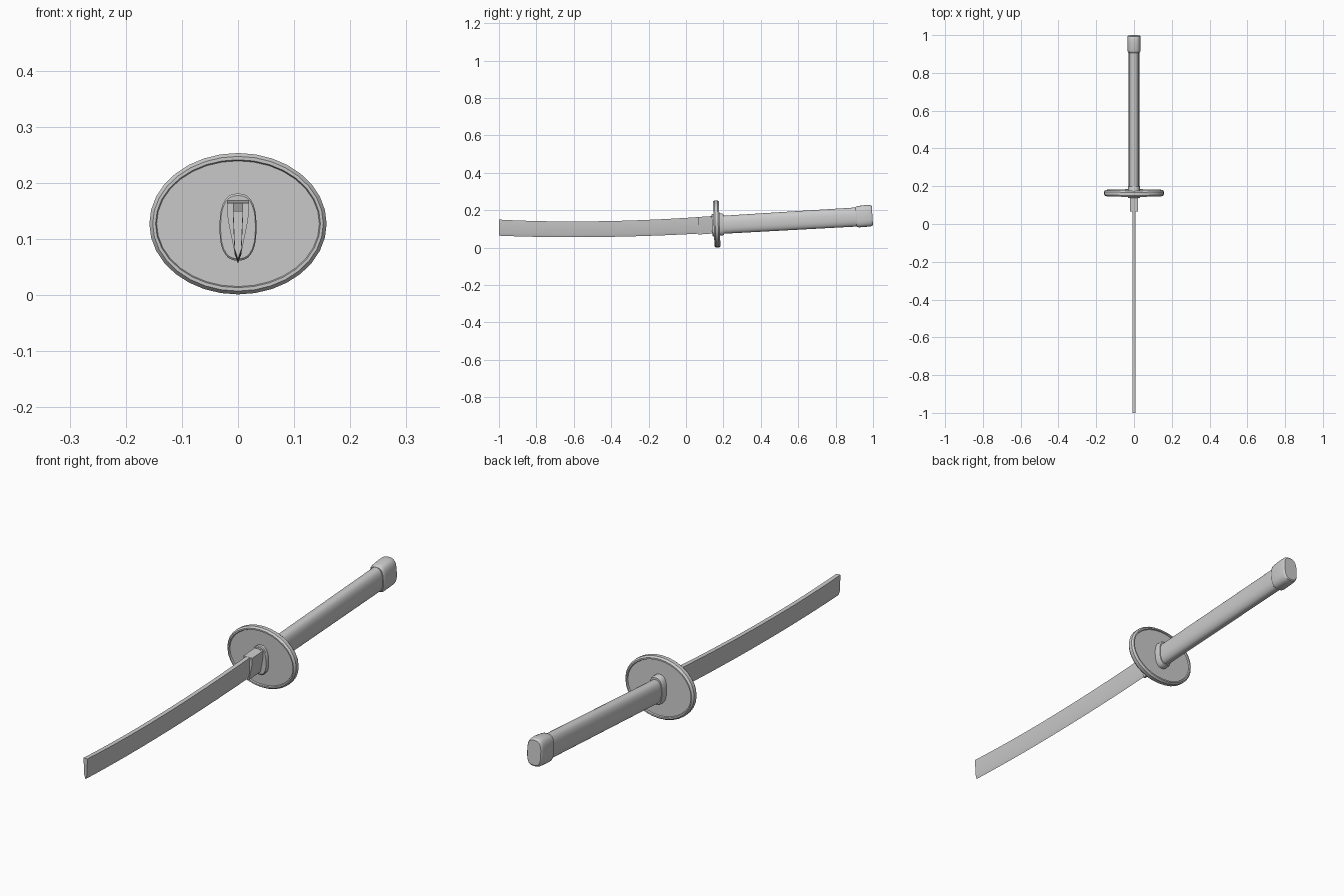
import bpy, math

if "Cube" in bpy.data.objects:
    bpy.data.objects.remove(bpy.data.objects["Cube"])


def make_mesh(name, rings, caps=True, angle=35):
    """Skin a list of equal-length point rings into one smooth-by-angle object."""
    n = len(rings[0])
    verts = [p for r in rings for p in r]
    faces = [(i * n + j, i * n + (j + 1) % n, (i + 1) * n + (j + 1) % n, (i + 1) * n + j)
             for i in range(len(rings) - 1) for j in range(n)]
    if caps:
        faces.append(tuple(range(n))[::-1])
        faces.append(tuple(range(len(verts) - n, len(verts))))
    me = bpy.data.meshes.new(name)
    me.from_pydata(verts, [], faces)
    ob = bpy.data.objects.new(name, me)
    bpy.context.collection.objects.link(ob)
    bpy.ops.object.select_all(action='DESELECT')
    ob.select_set(True)
    bpy.context.view_layer.objects.active = ob
    bpy.ops.object.mode_set(mode='EDIT')
    bpy.ops.mesh.select_all(action='SELECT')
    bpy.ops.mesh.normals_make_consistent(inside=False)
    bpy.ops.object.mode_set(mode='OBJECT')
    bpy.ops.object.shade_smooth_by_angle(angle=math.radians(angle))
    return ob


def oval(y, zc, rx, rz, power=2.0, tilt=0.06, n=28):
    """Superellipse ring facing along y, leaning with the grip."""
    pts = []
    for k in range(n):
        a = 2 * math.pi * k / n
        c, s = math.cos(a), math.sin(a)
        x = rx * math.copysign(abs(c) ** (2 / power), c)
        z = rz * math.copysign(abs(s) ** (2 / power), s)
        pts.append((x, y - tilt * z, zc + z))
    return pts


def wedge(y, top, bottom, wide, narrow):
    """Blade section: flat spine, tapered sides, bevelled cutting edge."""
    h = top - bottom
    zs = bottom + 0.2 * h
    return [(wide, y, top), (-wide, y, top), (-narrow, y, zs),
            (0, y, bottom), (narrow, y, zs)]


# Curved blade with a square-cut end
blade = []
for i in range(17):
    y = -1 + 1.14 * i / 16
    lift = 0.038 * ((y + 0.62) / 0.74) ** 2 * (0.72 if y > -0.62 else 1)
    blade.append(wedge(y, 0.140 + lift, 0.056 + lift * 0.8, 0.009, 0.006))
make_mesh("blade", blade, angle=20)

# Blade collar
collar = []
for y, top, bot in ((0.065, 0.164, 0.070), (0.15, 0.169, 0.076)):
    collar.append([(0.02, y, top), (-0.02, y, top), (-0.018, y, top - 0.03),
                   (-0.005, y, bot), (0.005, y, bot), (0.018, y, top - 0.03)])
make_mesh("blade_collar", collar, angle=20)

# Oval guard: thin plate with a raised rounded rim
profile = [(0.145, 0.112, -0.010), (0.147, 0.114, -0.016), (0.152, 0.120, -0.016),
           (0.158, 0.126, -0.008), (0.158, 0.126, 0.008), (0.152, 0.120, 0.016),
           (0.147, 0.114, 0.016), (0.145, 0.112, 0.010)]
make_mesh("guard", [oval(0.164 + dy, 0.127, rx, rz, tilt=0.035, n=32)
                    for rx, rz, dy in profile])

# Spacer washers either side of the guard
make_mesh("front_spacer", [oval(y, 0.121, 0.033 * s, 0.060 * s, 2.5, 0.035)
                           for y, s in ((0.139, 0.94), (0.142, 1), (0.16, 1))])
make_mesh("back_spacer", [oval(y, 0.124, 0.033 * s, 0.059 * s, 2.5, 0.035)
                          for y, s in ((0.165, 1), (0.194, 1), (0.201, 0.93))])

# Grip
make_mesh("grip", [oval(0.19 + 0.74 * t, 0.122 + 0.043 * t, 0.028,
                        0.048 + 0.003 * t, 2.4)
                   for t in (0, 0.25, 0.5, 0.75, 1)])

# Pommel cap
cap = [(0.909, 0.165, 0.88), (0.914, 0.165, 0.97), (0.922, 0.1655, 1.0),
       (0.965, 0.170, 1.02), (0.985, 0.171, 1.0), (0.993, 0.1715, 0.96),
       (0.9965, 0.172, 0.88)]
make_mesh("pommel_cap", [oval(y, z, 0.035 * s, 0.057 * s, 3.0)
                         for y, z, s in cap])
